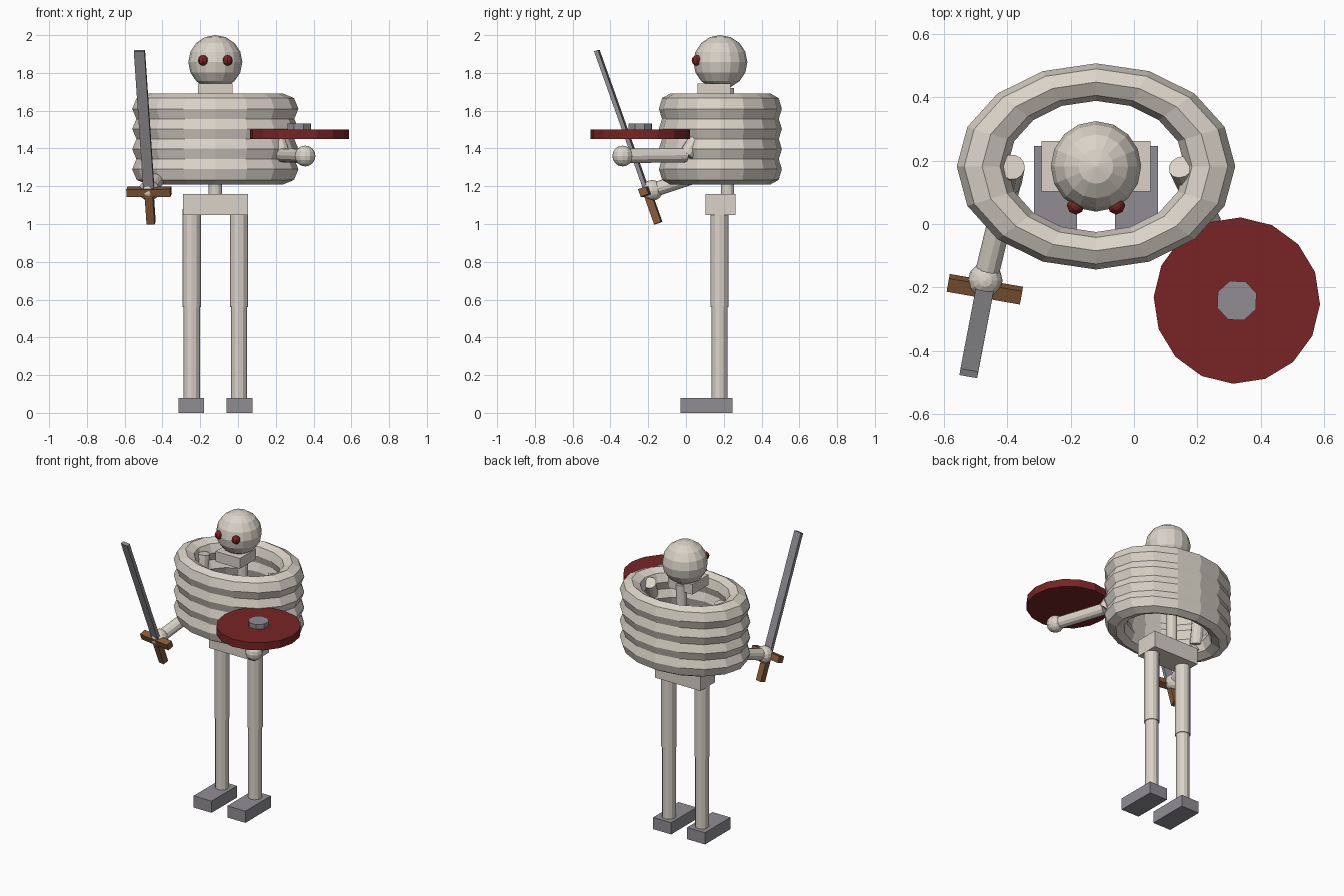
import bpy, math
from mathutils import Vector, Matrix

if "Cube" in bpy.data.objects:
    bpy.data.objects.remove(bpy.data.objects["Cube"])


def material(name, rgb):
    m = bpy.data.materials.new(name)
    m.diffuse_color = (*rgb, 1.0)
    m.use_nodes = True
    m.node_tree.nodes["Principled BSDF"].inputs["Base Color"].default_value = m.diffuse_color
    return m


BONE = material("bone", (0.70, 0.65, 0.58))
RED = material("dark_red", (0.19, 0.018, 0.018))
STEEL = material("steel_grey", (0.28, 0.27, 0.29))
WOOD = material("brown_wood", (0.24, 0.105, 0.04))

CX, CY = -0.12, 0.182  # body axis


def finish(name, mat):
    ob = bpy.context.object
    ob.name = name
    ob.data.materials.clear()
    ob.data.materials.append(mat)
    return ob


def box(name, lo, hi, mat):
    lo, hi = Vector(lo), Vector(hi)
    bpy.ops.mesh.primitive_cube_add(size=1, location=(lo + hi) / 2)
    ob = finish(name, mat)
    ob.scale = hi - lo
    return ob


def rod(name, a, b, r, mat, sides=12):
    a, b = Vector(a), Vector(b)
    bpy.ops.mesh.primitive_cylinder_add(vertices=sides, radius=r, depth=(b - a).length,
                                        location=(a + b) / 2)
    ob = finish(name, mat)
    ob.rotation_euler = (b - a).to_track_quat('Z', 'Y').to_euler()
    return ob


def ball(name, c, r, mat, segs=12, rings=8):
    bpy.ops.mesh.primitive_uv_sphere_add(segments=segs, ring_count=rings, radius=r, location=c)
    return finish(name, mat)


# Legs, feet and eyes, one per side
for side, s in (("right", -1), ("left", 1)):
    x = CX + s * 0.125
    rod(side + "_thigh", (x, CY - 0.005, 0.56), (x, CY - 0.005, 1.08), 0.048, BONE)
    rod(side + "_shin", (x, CY - 0.005, 0.05), (x, CY - 0.005, 0.58), 0.043, BONE)
    fx = CX + s * 0.128
    box(side + "_foot", (fx - 0.068, -0.028, 0), (fx + 0.068, 0.246, 0.08), STEEL)
    ball(side + "_eye", (CX + s * 0.064, 0.058, 1.866), 0.028, RED, 8, 6)

# Pelvis, spine, neck block, head
box("pelvis", (-0.292, 0.102, 1.048), (0.052, 0.262, 1.16), BONE)
rod("spine", (CX, 0.22, 1.1), (CX, 0.22, 1.72), 0.035, BONE)
box("jaw", (-0.212, 0.06, 1.675), (-0.028, 0.235, 1.745), BONE)
ball("head", (CX, CY, 1.857), 0.143, BONE, 16, 8)

# Rib cage: four stacked oval rings
for i in range(4):
    bpy.ops.mesh.primitive_torus_add(major_segments=16, minor_segments=8, major_radius=0.36,
                                     minor_radius=0.08, location=(CX, CY, 1.29 + i * 0.1067))
    finish(f"rib_ring_{i + 1}", BONE).scale = (1, 0.74, 1)

# Arms
arms = {
    "right": ((-0.385, 0.18, 1.64), (-0.395, 0.13, 1.28), (-0.47, -0.178, 1.178)),
    "left": ((0.148, 0.18, 1.64), (0.237, 0.0, 1.365), (0.355, -0.335, 1.36)),
}
for side, (shoulder, elbow, hand) in arms.items():
    rod(side + "_upper_arm", shoulder, elbow, 0.04, BONE)
    rod(side + "_forearm", elbow, hand, 0.038, BONE)
    ball(side + "_hand", hand, 0.055, BONE)

# Shield with boss, held flat above the left forearm
for name, z0, z1, r, n, mat in (("shield", 1.449, 1.501, 0.263, 16, RED),
                                ("shield_boss", 1.49, 1.533, 0.066, 8, STEEL)):
    bpy.ops.mesh.primitive_cylinder_add(vertices=n, radius=r, depth=z1 - z0,
                                        location=(0.325, -0.242, (z0 + z1) / 2),
                                        rotation=(0, 0, math.radians(20)))
    finish(name, mat)

# Sword: boxes along a tilted axis (local x = guard, local z = blade)
pommel, tip = Vector((-0.46, -0.147, 1.005)), Vector((-0.522, -0.472, 1.918))
up = (tip - pommel).normalized()
across = Vector((0.985, -0.17, 0))
across = (across - across.dot(up) * up).normalized()
depth = up.cross(across)
frame = Matrix((across, depth, up)).transposed().to_4x4()
length = (tip - pommel).length
for name, size, z0, z1, mat in (("sword_grip", (0.043, 0.04), 0.0, 0.18, WOOD),
                                ("sword_guard", (0.235, 0.045), 0.155, 0.198, WOOD),
                                ("sword_blade", (0.057, 0.022), 0.18, length, STEEL)):
    ob = box(name, (-size[0] / 2, -size[1] / 2, z0), (size[0] / 2, size[1] / 2, z1), mat)
    ob.rotation_euler = frame.to_euler()
    ob.location = pommel + up * (z0 + z1) / 2
